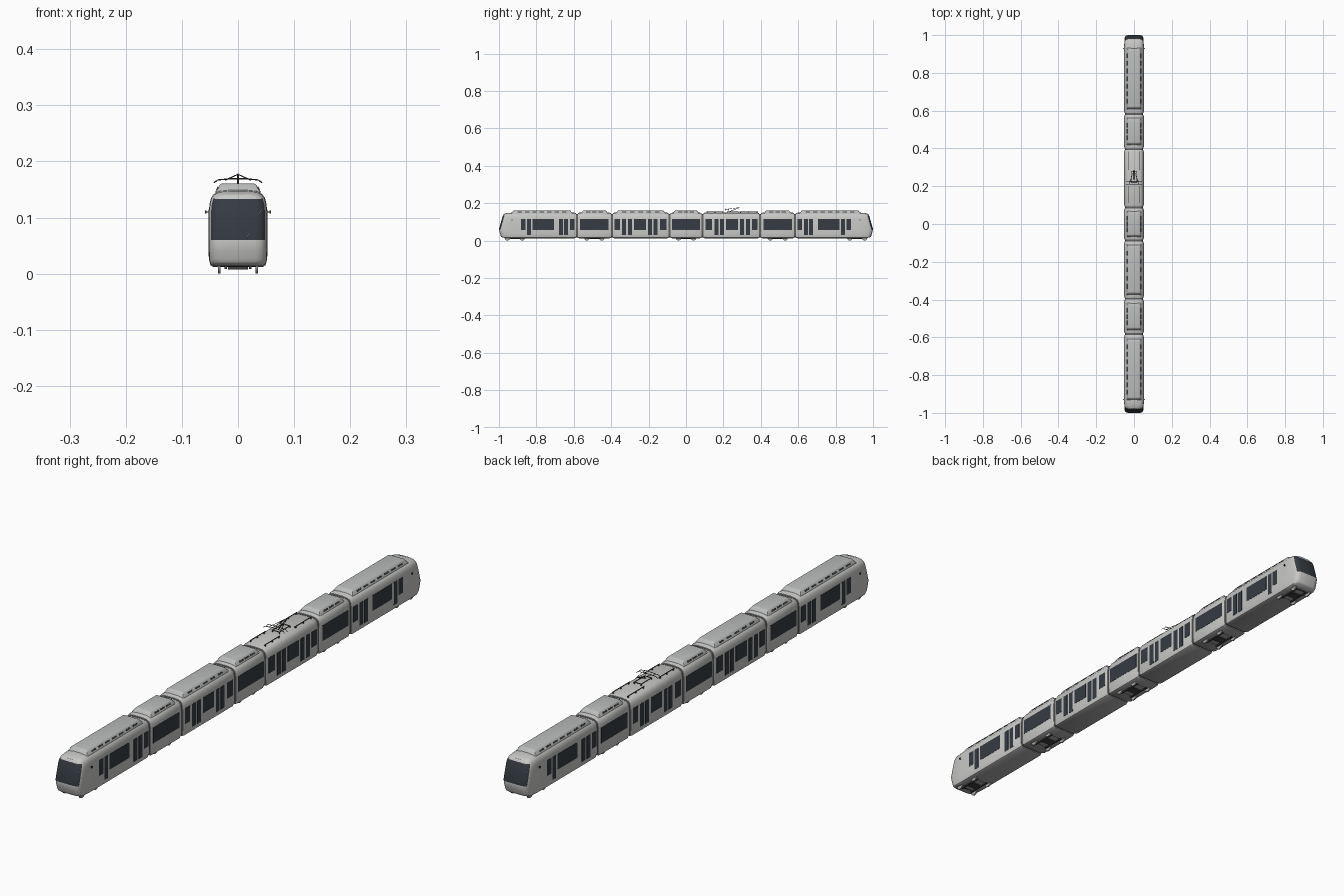
import bpy, bmesh, math
from mathutils import Vector, Matrix

cube = bpy.data.objects.get("Cube")
if cube:
    bpy.data.objects.remove(cube, do_unlink=True)


def material(name, r, g, b):
    mat = bpy.data.materials.new(name)
    mat.use_nodes = True
    mat.diffuse_color = (r, g, b, 1)
    shader = next(n for n in mat.node_tree.nodes if n.type == 'BSDF_PRINCIPLED')
    shader.inputs["Base Color"].default_value = (r, g, b, 1)
    return mat


BODY = material("light_grey_paint", .58, .58, .57)
ROOF = material("roof_grey", .5, .51, .51)
GLASS = material("dark_glass", .035, .045, .055)
UNDER = material("underframe_grey", .38, .38, .38)
RUBBER = material("bellows_grey", .12, .12, .12)
STEEL = material("steel", .4, .4, .4)
BLACK = material("dark_metal", .05, .05, .05)


def finish(bm, name, *mats, angle=35):
    bmesh.ops.recalc_face_normals(bm, faces=bm.faces)
    mesh = bpy.data.meshes.new(name)
    bm.to_mesh(mesh)
    bm.free()
    for mat in mats:
        mesh.materials.append(mat)
    for poly in mesh.polygons:
        poly.use_smooth = True
    mesh.set_sharp_from_angle(angle=math.radians(angle))
    obj = bpy.data.objects.new(name, mesh)
    bpy.context.scene.collection.objects.link(obj)
    return obj


def add_box(bm, center, size, tilt=0):
    matrix = (Matrix.Translation(center) @ Matrix.Rotation(tilt, 4, 'Y')
              @ Matrix.Diagonal((*size, 1)))
    bmesh.ops.create_cube(bm, size=1, matrix=matrix)


def add_rod(bm, start, end, radius, sides=8):
    start, end = Vector(start), Vector(end)
    axis = end - start
    matrix = (Matrix.Translation((start + end) / 2)
              @ axis.to_track_quat('Z', 'Y').to_matrix().to_4x4())
    bmesh.ops.create_cone(bm, cap_ends=True, segments=sides, radius1=radius,
                          radius2=radius, depth=axis.length, matrix=matrix)


def add_path(bm, points, radius):
    for a, b in zip(points, points[1:]):
        add_rod(bm, a, b, radius)


# Half cross-section of the shell, from the sill up to the roof
PROFILE = [(.044, .012), (.049, .015), (.0515, .024), (.052, .04), (.052, .06),
           (.052, .112), (.0505, .125), (.048, .135), (.043, .142),
           (.034, .147), (.015, .149)]
BELT, BROW = .06, .135


def loft(name, stations, mats, nose_bands=0, turn=1):
    """Skin the profile along y; each station is (y, width, lean, height)."""
    bm = bmesh.new()
    section = PROFILE + [(-x, z) for x, z in reversed(PROFILE)]
    count, half = len(section), len(PROFILE)
    rings = []
    for y, width, lean, height in stations:
        ring = []
        for x, z in section:
            slope = .28 * (z - BELT) if z > BELT else .25 * (BELT - z)
            zz = min(max(z, .03), .13)
            zz += (z - zz) * height
            ring.append(bm.verts.new((x * width * turn, (y + slope * lean) * turn, zz)))
        rings.append(ring)

    def paint(face, is_nose):
        mid = face.calc_center_median().z
        if is_nose and BELT < mid < BROW - .001:
            face.material_index = 1
        elif mid < .0135:
            face.material_index = 2

    for band, (a, b) in enumerate(zip(rings, rings[1:])):
        for i in range(count):
            j = (i + 1) % count
            paint(bm.faces.new((a[i], a[j], b[j], b[i])), band < nose_bands)
    # End caps made of level strips
    for ring, is_nose in ((rings[0], nose_bands > 0), (rings[-1], False)):
        for i in range(half - 1):
            face = bm.faces.new((ring[i], ring[i + 1], ring[count - 2 - i], ring[count - 1 - i]))
            paint(face, is_nose)
    return finish(bm, name, *mats)


# Car shells and joints
JOINTS = [-.583, -.396, -.088, .088, .396, .583]
GAP = .005
SHELL = (BODY, GLASS, UNDER)
nose = [(-1, .6, 1, .6), (-.997, .8, 1, .65), (-.991, .92, 1, .75),
        (-.978, .985, .8, .9), (-.93, 1, 0, 1)]
tail = [(JOINTS[0] - GAP - .008, 1, 0, 1), (JOINTS[0] - GAP, .95, 0, .85)]
for label, turn in (("front", 1), ("rear", -1)):
    loft(label + "_cab_car", nose + tail, SHELL, 2, turn)
for number, (a, b) in enumerate(zip(JOINTS, JOINTS[1:]), 1):
    a, b = a + GAP, b - GAP
    loft(f"middle_car_{number}", [(a, .95, 0, .85), (a + .008, 1, 0, 1),
                                  (b - .008, 1, 0, 1), (b, .95, 0, .85)], SHELL)
for number, y in enumerate(JOINTS, 1):
    loft(f"bellows_{number}", [(y - .008, .92, 0, .7), (y + .008, .92, 0, .7)], (RUBBER,))

# Side windows and door panes, mirrored to both ends and both sides
WINDOWS = [(-.882, -.857), (-.82, -.706), (-.62, -.595), (-.567, -.415),
           (-.383, -.353), (-.278, -.214), (-.139, -.104)]
DOORS = [(-.85, -.83), (-.68, -.658), (-.651, -.63), (-.342, -.32), (-.311, -.289),
         (-.203, -.182), (-.175, -.153)]
panes, doors = bmesh.new(), bmesh.new()
for side in (-1, 1):
    for end in (-1, 1):
        for bm, spans, low in ((panes, WINDOWS, .057), (doors, DOORS, .031)):
            for a, b in spans:
                add_box(bm, (side * .0517, end * (a + b) / 2, (low + .114) / 2),
                        (.002, b - a, .114 - low))
    add_box(panes, (side * .0517, 0, .0855), (.002, .15, .057))
finish(panes, "side_windows", GLASS)
finish(doors, "door_panes", GLASS)

# Roof fairings with side vents
PODS = [(-.935, -.605), (-.565, -.415), (-.378, -.107), (-.072, .072),
        (.415, .565), (.605, .935)]
vents = bmesh.new()
for number, (a, b) in enumerate(PODS, 1):
    bm = bmesh.new()
    mid, length = (a + b) / 2, b - a
    add_box(bm, (0, mid, .152), (.084, length, .018))
    for v in bm.verts:
        if v.co.z > .152:
            v.co.x *= .74
            v.co.y -= math.copysign(.014, v.co.y - mid)
    bmesh.ops.bevel(bm, geom=bm.edges[:], offset=.004, segments=2,
                    profile=.5, affect='EDGES')
    finish(bm, f"roof_fairing_{number}", ROOF, angle=25)
    steps = max(2, round(length / .05))
    for i in range(steps):
        y = mid + (length - .05) * ((i + .5) / steps - .5)
        for side in (-1, 1):
            add_box(vents, (side * .0367, y, .152), (.002, .024, .006), -side * .55)
finish(vents, "roof_vents", BLACK)

# Roof rails and supports beside the pantograph
rails = bmesh.new()
for side in (-1, 1):
    for a, b in ((.11, .2), (.285, .385)):
        add_rod(rails, (side * .03, a, .153), (side * .03, b, .153), .0013)
        for y in (a + .006, (a + b) / 2, b - .006):
            add_box(rails, (side * .03, y, .15), (.004, .004, .006))
finish(rails, "roof_rails", BLACK)

# Folded pantograph
panto = bmesh.new()
add_path(panto, [(-.014, .22, .155), (.014, .22, .155), (.014, .28, .155),
                 (-.014, .28, .155), (-.014, .22, .155)], .0013)
add_rod(panto, (0, .235, .156), (0, .287, .177), .0014)
for side in (-1, 1):
    for y in (.22, .28):
        add_rod(panto, (side * .014, y, .146), (side * .014, y, .155), .002)
    add_rod(panto, (0, .287, .177), (side * .022, .22, .167), .001)
for y in (.21, .226):
    add_path(panto, [(-.043, y, .162), (-.036, y, .167), (-.015, y, .169),
                     (.015, y, .169), (.036, y, .167), (.043, y, .162)], .0011)
for side in (-1, 1):
    add_rod(panto, (side * .022, .21, .167), (side * .022, .226, .167), .001)
finish(panto, "pantograph", BLACK)

# Bogies: wheels, axles and frames
wheels, frames = bmesh.new(), bmesh.new()
for y in (-.915, -.49, 0, .49, .915):
    for axle in (-.04, .04):
        add_rod(frames, (-.034, y + axle, .0145), (.034, y + axle, .0145), .003)
        for side in (-1, 1):
            add_rod(wheels, (side * .031, y + axle, .0145),
                    (side * .036, y + axle, .0145), .0145, 20)
    add_box(frames, (0, y, .0105), (.036, .03, .006))
    for side in (-1, 1):
        add_box(frames, (side * .022, y, .0105), (.005, .09, .005))
finish(wheels, "wheels", STEEL)
finish(frames, "bogie_frames", BLACK)

# Cab mirrors and windscreen wipers
mirrors, wipers = bmesh.new(), bmesh.new()
for end in (-1, 1):
    for side in (-1, 1):
        add_rod(mirrors, (side * .05, end * .93, .11), (side * .057, end * .93, .11), .001)
        add_box(mirrors, (side * .0575, end * .93, .11), (.003, .006, .006))
    add_rod(wipers, (-end * .042, end * .9815, .115), (-end * .015, end * .999, .063), .0006)
finish(mirrors, "cab_mirrors", BLACK)
finish(wipers, "wipers", BODY)
